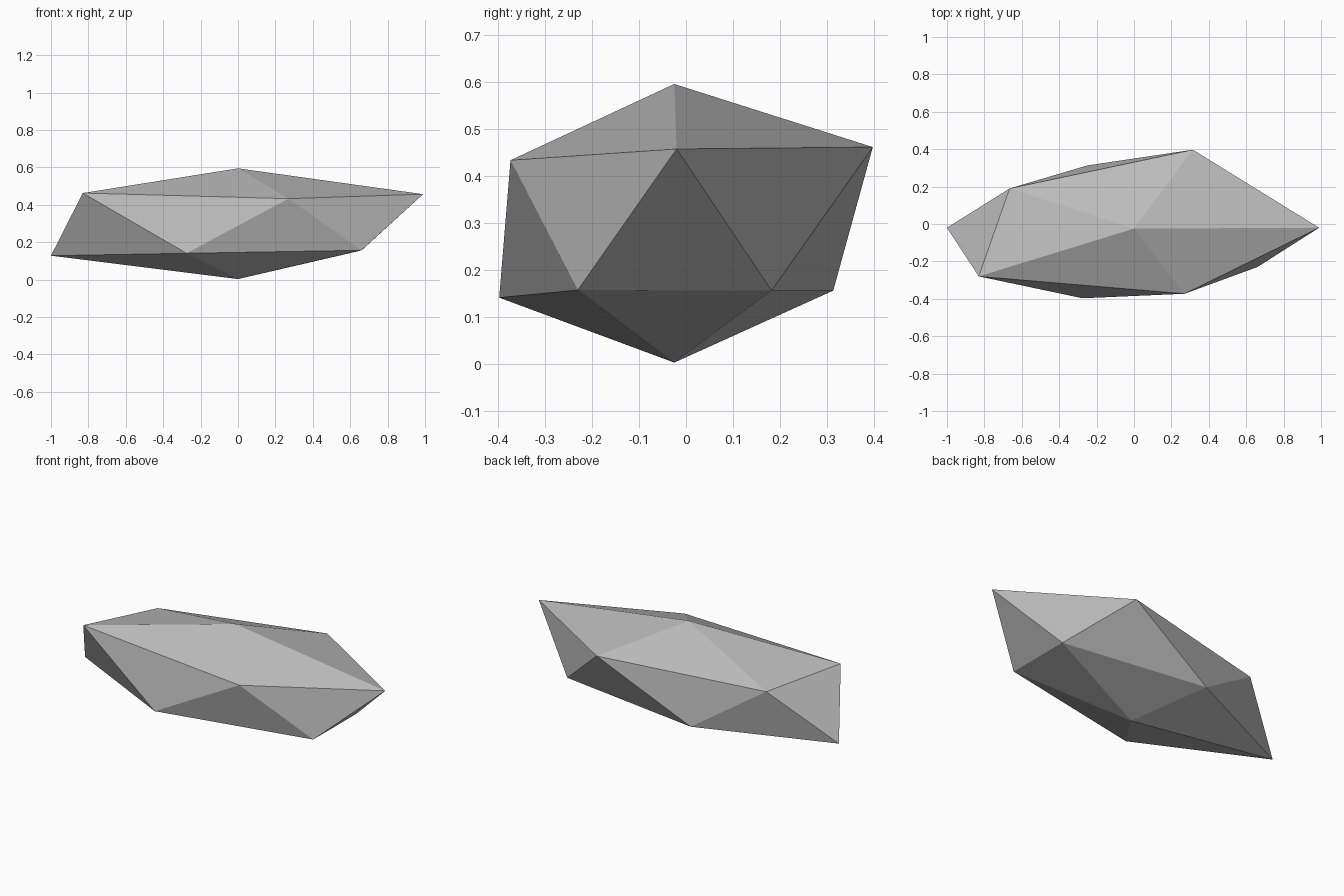
import bpy
import bmesh
from mathutils import Vector

# Remove the default cube
default_cube = bpy.data.objects.get("Cube")
if default_cube:
    bpy.data.objects.remove(default_cube, do_unlink=True)


def make_material(name, color):
    mat = bpy.data.materials.new(name)
    mat.use_nodes = True
    mat.diffuse_color = color
    mat.node_tree.nodes["Principled BSDF"].inputs["Base Color"].default_value = color
    return mat


# Corner rings of the stone, counter-clockwise from the +x end
upper_ring = [(0.99, -0.02, 0.457), (0.315, 0.397, 0.461), (-0.665, 0.19, 0.43),
              (-0.83, -0.28, 0.463), (0.27, -0.373, 0.433)]
lower_ring = [(0.66, 0.182, 0.156), (-0.25, 0.313, 0.156), (-1.0, -0.02, 0.128),
              (-0.275, -0.397, 0.141), (0.66, -0.23, 0.157)]

bm = bmesh.new()
top = bm.verts.new(Vector((0, -0.025, 0.595)))
bottom = bm.verts.new(Vector((0, -0.025, 0.003)))
upper = [bm.verts.new(Vector(p)) for p in upper_ring]
lower = [bm.verts.new(Vector(p)) for p in lower_ring]

# Top cap, zigzag side band and bottom cap
count = len(upper)
for i in range(count):
    j = (i + 1) % count
    bm.faces.new((top, upper[i], upper[j]))
    bm.faces.new((upper[i], lower[i], upper[j]))
    bm.faces.new((lower[i], lower[j], upper[j]))
    bm.faces.new((bottom, lower[j], lower[i]))

# Flat-shaded stone object
mesh = bpy.data.meshes.new("stone")
bm.to_mesh(mesh)
bm.free()
mesh.materials.append(make_material("stone grey", (0.5, 0.5, 0.5, 1.0)))
stone = bpy.data.objects.new("stone", mesh)
bpy.context.collection.objects.link(stone)
